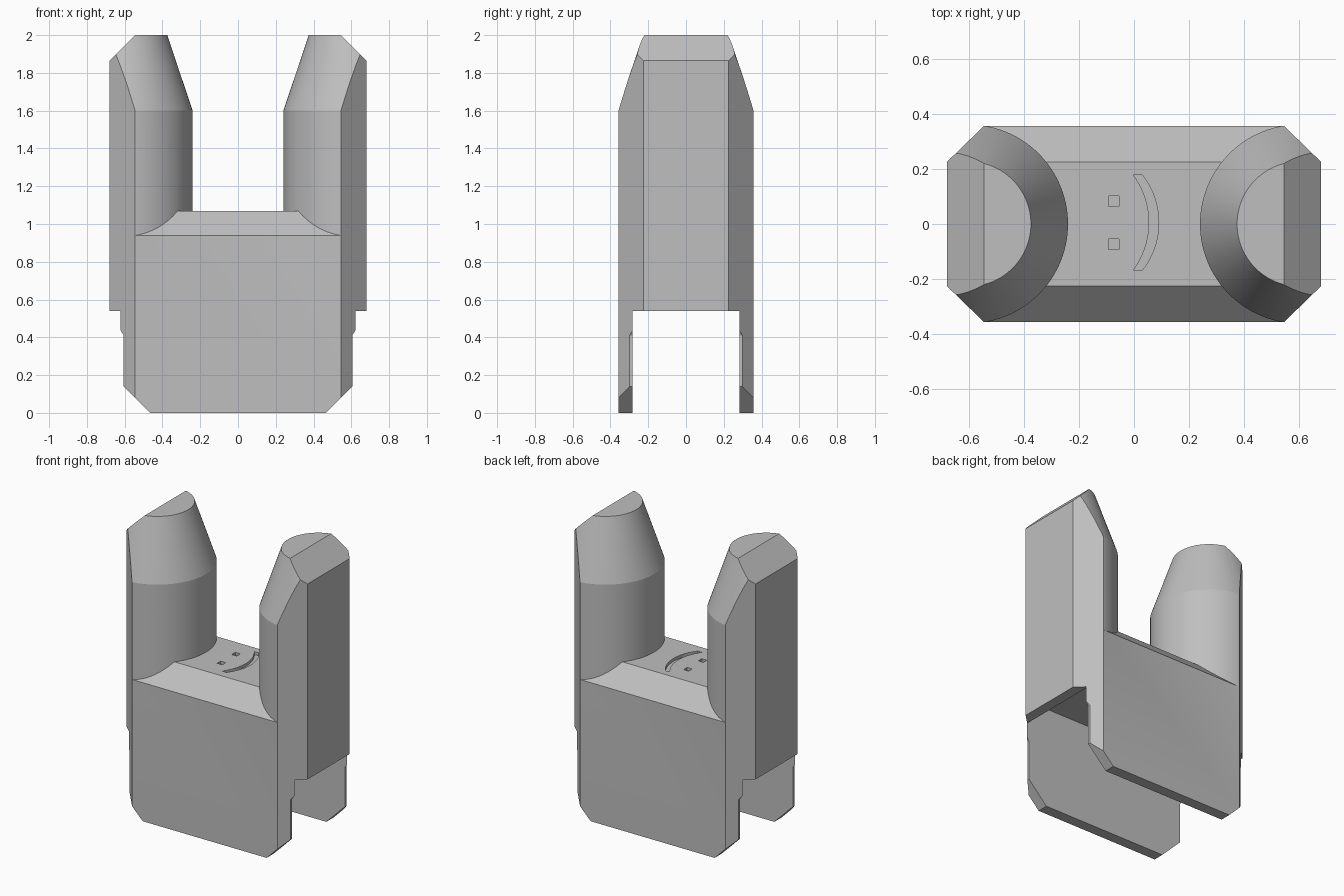
import bpy, bmesh, math

cube = bpy.data.objects.get("Cube")
if cube:
    bpy.data.objects.remove(cube, do_unlink=True)

grey = bpy.data.materials.new("plain grey")
grey.use_nodes = True
COLOUR = (0.52, 0.52, 0.52, 1)
grey.diffuse_color = COLOUR
for node in grey.node_tree.nodes:
    if node.type == 'BSDF_PRINCIPLED':
        node.inputs["Base Color"].default_value = COLOUR


def finish(name, bm):
    bmesh.ops.recalc_face_normals(bm, faces=bm.faces)
    mesh = bpy.data.meshes.new(name)
    bm.to_mesh(mesh)
    bm.free()
    mesh.materials.append(grey)
    obj = bpy.data.objects.new(name, mesh)
    bpy.context.collection.objects.link(obj)
    return obj


def prism(name, points, axis, low, high):
    """Extrude a 2D outline along an axis, from low to high."""
    def place(a, b, depth):
        return {'x': (depth, a, b), 'y': (a, depth, b), 'z': (a, b, depth)}[axis]
    bm = bmesh.new()
    rings = [[bm.verts.new(place(a, b, d)) for a, b in points] for d in (low, high)]
    bm.faces.new(rings[0])
    bm.faces.new(rings[1])
    for i in range(len(points)):
        j = (i + 1) % len(points)
        bm.faces.new((rings[0][i], rings[0][j], rings[1][j], rings[1][i]))
    return finish(name, bm)


def mirrored(half):
    """Close an outline given by its right half, from bottom to top."""
    return half + [(-a, b) for a, b in reversed(half)]


def lathe(name, x, profile, sides=96):
    bm = bmesh.new()
    rings = []
    for r, z in profile:
        rings.append([bm.verts.new((x + r * math.cos(math.tau * i / sides),
                                    r * math.sin(math.tau * i / sides), z))
                      for i in range(sides)])
    bm.faces.new(rings[0])
    bm.faces.new(rings[-1])
    for a, b in zip(rings, rings[1:]):
        for i in range(sides):
            j = (i + 1) % sides
            bm.faces.new((a[i], a[j], b[j], b[i]))
    return finish(name, bm)


def combine(target, tool, operation):
    mod = target.modifiers.new("combine", 'BOOLEAN')
    mod.operation = operation
    mod.solver = 'EXACT'
    mod.object = tool
    bpy.ops.object.select_all(action='DESELECT')
    bpy.context.view_layer.objects.active = target
    target.select_set(True)
    bpy.ops.object.modifier_apply(modifier=mod.name)
    bpy.data.objects.remove(tool, do_unlink=True)


# Seat block with sloped front and back top edges
body = prism("body", mirrored([(0.4, -0.1), (0.4, 0.897), (0.226, 1.07)]), 'x', -0.7, 0.7)

# Round towers with tapered tops
for side in (-1, 1):
    tower = lathe("tower", side * 0.602,
                  [(0.362, 0.2), (0.362, 1.6), (0.1935, 2.1)])
    combine(body, tower, 'UNION')

# Trim to the eight-sided plan
plan = prism("plan", mirrored([(0.545, -0.357), (0.68, -0.226),
                               (0.68, 0.226), (0.545, 0.357)]), 'z', -0.2, 2.2)
combine(body, plan, 'INTERSECT')

# Trim to the front outline: leg corners, leg sides and sloped tower tops
outline = prism("outline", mirrored([(0.465, 0), (0.605, 0.14), (0.605, 0.41),
                                     (0.65, 0.482), (0.8, 0.482), (0.8, 1.745),
                                     (0.545, 2)]), 'y', -0.6, 0.6)
combine(body, outline, 'INTERSECT')

# Open slot between the front and back legs, with a recess above it
slot = prism("slot", mirrored([(1, -0.1), (1, 0.54), (0.61, 0.54), (0.61, 0.69)]),
             'y', -0.283, 0.283)
combine(body, slot, 'DIFFERENCE')

# Engraved eyes and curved mouth
FLOOR, ABOVE = 1.05, 1.2
for y in (-0.073, 0.083):
    eye = prism("eye", [(-0.092, y - 0.019), (-0.054, y - 0.019),
                        (-0.054, y + 0.019), (-0.092, y + 0.019)], 'z', FLOOR, ABOVE)
    combine(body, eye, 'DIFFERENCE')


def arc(centre, radius, reach=0.173, steps=24):
    ys = [reach * (2 * i / steps - 1) for i in range(steps + 1)]
    return [(centre + math.sqrt(radius ** 2 - y * y), y + 0.005) for y in ys]


mouth = prism("mouth", arc(-0.19, 0.28) + arc(-0.235, 0.29)[::-1], 'z', FLOOR, ABOVE)
combine(body, mouth, 'DIFFERENCE')

# Smooth the curved walls, keep edges sharp
body.select_set(True)
bpy.context.view_layer.objects.active = body
bpy.ops.object.shade_smooth_by_angle(angle=math.radians(15))
